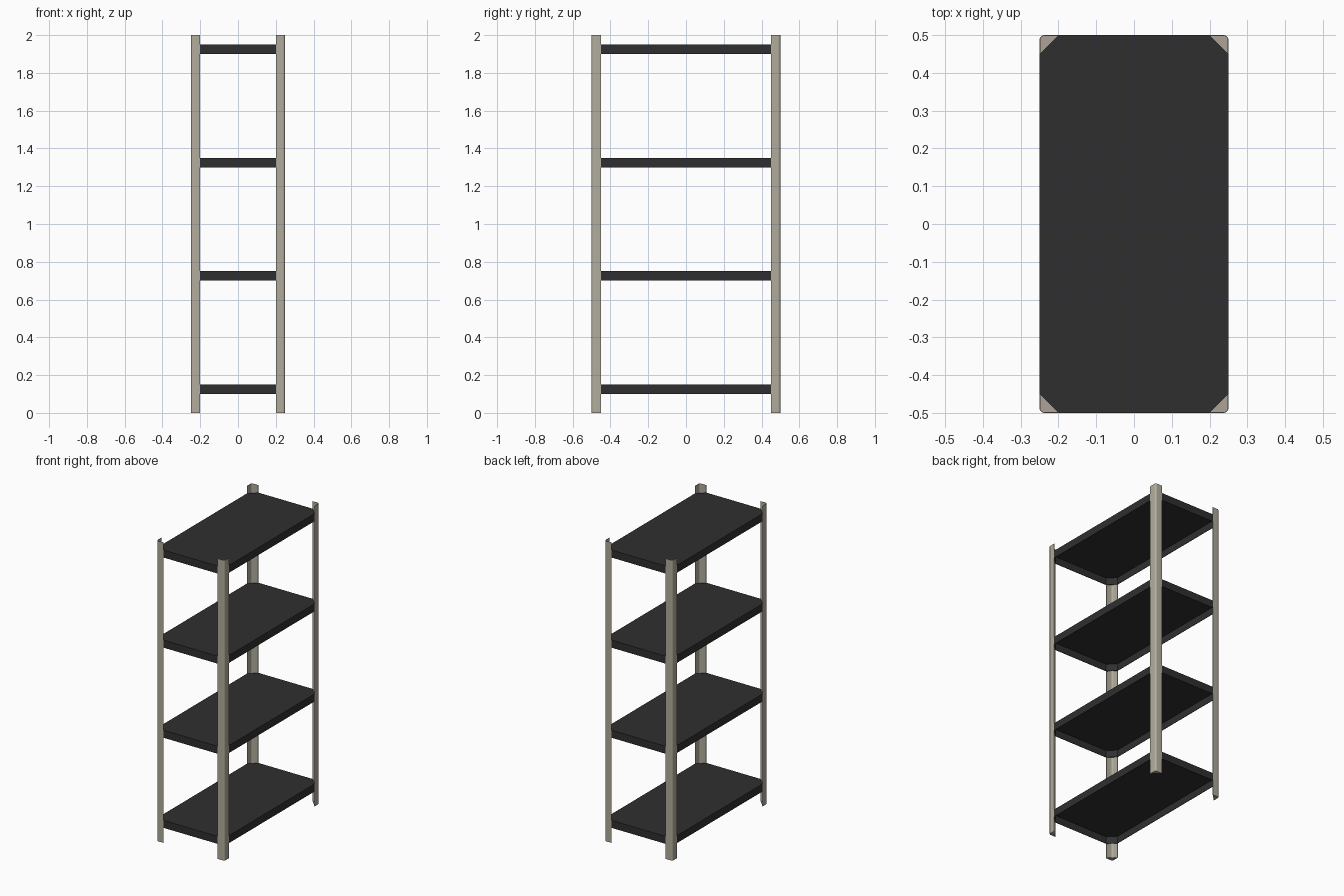
import bpy, bmesh, math

if "Cube" in bpy.data.objects:
    bpy.data.objects.remove(bpy.data.objects["Cube"])

HX, HY, LEG, RAD, T = 0.25, 0.5, 0.05, 0.013, 0.002


def material(name, srgb):
    m = bpy.data.materials.new(name)
    lin = [((c / 255 + 0.055) / 1.055) ** 2.4 for c in srgb]
    m.diffuse_color = (*lin, 1)
    m.use_nodes = True
    m.node_tree.nodes["Principled BSDF"].inputs["Base Color"].default_value = m.diffuse_color
    return m


steel = material("grey beige steel", (177, 172, 156))
foot_mat = material("warm beige foot", (174, 164, 151))
black = material("charcoal shelf", (47, 47, 47))


def prism(name, outline, z0, z1, mat):
    bm = bmesh.new()
    face = bm.faces.new([bm.verts.new((x, y, z0)) for x, y in outline])
    ext = bmesh.ops.extrude_face_region(bm, geom=[face])
    for v in ext["geom"]:
        if isinstance(v, bmesh.types.BMVert):
            v.co.z = z1
    bmesh.ops.recalc_face_normals(bm, faces=bm.faces)
    me = bpy.data.meshes.new(name)
    bm.to_mesh(me)
    bm.free()
    me.materials.append(mat)
    ob = bpy.data.objects.new(name, me)
    bpy.context.collection.objects.link(ob)
    return ob


def corner_path(inset):
    # Rounded right angle, in the +x +y corner
    r = RAD - inset
    cx, cy = HX - RAD, HY - RAD
    arc = [(cx + r * math.cos(a), cy + r * math.sin(a))
           for a in (math.radians(90 - 15 * i) for i in range(7))]
    return [(HX - LEG, HY - inset)] + arc + [(HX - inset, HY - LEG)]


# Corner posts: thin angle profiles with a triangular foot plate
outer, inner = corner_path(0), corner_path(T)
for sx, side in ((-1, "left"), (1, "right")):
    for sy, end in ((-1, "front"), (1, "back")):
        flip = lambda pts: [(x * sx, y * sy) for x, y in pts]
        post = prism(f"{end}_{side}_post", flip(outer + inner[::-1]), 0, 2, steel)
        bpy.context.view_layer.objects.active = post
        post.select_set(True)
        bpy.ops.object.shade_smooth_by_angle(angle=math.radians(30))
        post.select_set(False)
        prism(f"{end}_{side}_foot", flip(outer), 0, 0.003, foot_mat)

# Shelves: chamfered trays, open underneath
for i in range(4):
    z = 0.10 + 0.6 * i
    a, b = HX - LEG, HY - LEG
    outline = [(a, -HY), (HX, -b), (HX, b), (a, HY),
               (-a, HY), (-HX, b), (-HX, -b), (-a, -HY)]
    shelf = prism(f"shelf_{i + 1}", outline, z, z + 0.05, black)
    bm = bmesh.new()
    bm.from_mesh(shelf.data)
    under = min(bm.faces, key=lambda f: f.calc_center_median().z)
    bmesh.ops.inset_region(bm, faces=[under], thickness=0.003)
    ext = bmesh.ops.extrude_face_region(bm, geom=[under])
    for v in ext["geom"]:
        if isinstance(v, bmesh.types.BMVert):
            v.co.z = z + 0.047
    if under.is_valid:
        bmesh.ops.delete(bm, geom=[under], context="FACES_ONLY")
    bmesh.ops.recalc_face_normals(bm, faces=bm.faces)
    bm.to_mesh(shelf.data)
    bm.free()
